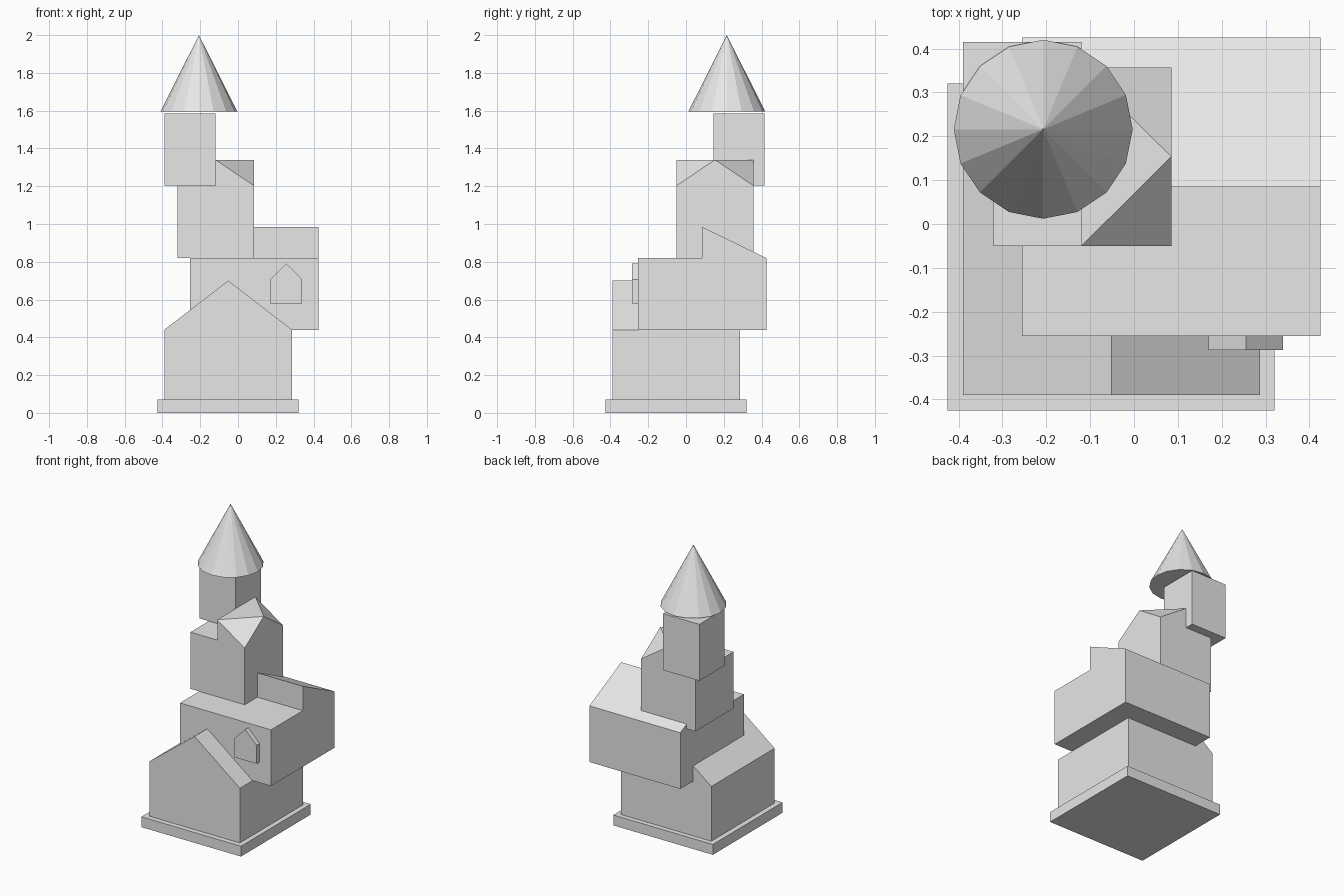
import bpy
import bmesh
from mathutils import Vector

if "Cube" in bpy.data.objects:
    bpy.data.objects.remove(bpy.data.objects["Cube"], do_unlink=True)

# Single plain material
GREY = (0.8, 0.8, 0.8, 1.0)
grey = bpy.data.materials.new("light_grey")
grey.use_nodes = True
grey.diffuse_color = GREY
grey.node_tree.nodes["Principled BSDF"].inputs["Base Color"].default_value = GREY


def finish(name, bm):
    bmesh.ops.recalc_face_normals(bm, faces=bm.faces)
    mesh = bpy.data.meshes.new(name)
    bm.to_mesh(mesh)
    bm.free()
    mesh.materials.append(grey)
    obj = bpy.data.objects.new(name, mesh)
    bpy.context.collection.objects.link(obj)
    return obj


def prism(name, profile, axis, start, end):
    """Extrude a closed (horizontal, z) profile along the x or y axis."""
    bm = bmesh.new()
    if axis == "x":
        points = [(start, h, z) for h, z in profile]
        move = Vector((end - start, 0, 0))
    else:
        points = [(h, start, z) for h, z in profile]
        move = Vector((0, end - start, 0))
    face = bm.faces.new([bm.verts.new(p) for p in points])
    out = bmesh.ops.extrude_face_region(bm, geom=[face], use_keep_orig=True)
    moved = [g for g in out["geom"] if isinstance(g, bmesh.types.BMVert)]
    bmesh.ops.translate(bm, verts=moved, vec=move)
    return finish(name, bm)


def box(name, x0, x1, y0, y1, z0, z1):
    return prism(name, [(x0, z0), (x1, z0), (x1, z1), (x0, z1)], "y", y0, y1)


def gabled(name, x0, x1, y0, y1, z0, eave, ridge):
    mid = (x0 + x1) / 2
    profile = [(x0, z0), (x1, z0), (x1, eave), (mid, ridge), (x0, eave)]
    return prism(name, profile, "y", y0, y1)


# Base slab and gabled ground floor
box("base_slab", -0.425, 0.32, -0.425, 0.32, 0, 0.07)
gabled("ground_house", -0.39, 0.287, -0.39, 0.287, 0.07, 0.44, 0.70)

# Overhanging upper floor with a terrace and a lean-to roof
upper = [(-0.255, 0.44), (0.425, 0.44), (0.425, 0.82),
         (0.085, 0.985), (0.085, 0.82), (-0.255, 0.82)]
prism("upper_house", upper, "x", -0.255, 0.425)
gabled("dormer", 0.17, 0.34, -0.287, -0.255, 0.58, 0.705, 0.79)

# Tower block, with its raised right half cut down at both outer corners
X0, X1, Y0, Y1 = -0.32, 0.085, -0.05, 0.357
MID_X, MID_Y, EAVE, TOP = -0.12, (Y0 + Y1) / 2, 1.203, 1.34
tower = [(X0, 0.82), (X1, 0.82), (X1, TOP), (MID_X, TOP), (MID_X, EAVE), (X0, EAVE)]
tower_obj = prism("tower", tower, "y", Y0, Y1)
bm = bmesh.new()
bm.from_mesh(tower_obj.data)
for y in (Y0, Y1):
    a, b, c = Vector((MID_X, y, TOP)), Vector((X1, MID_Y, TOP)), Vector((X1, y, EAVE))
    normal = (b - a).cross(c - a)
    if normal.z < 0:
        normal.negate()
    bmesh.ops.bisect_plane(bm, geom=bm.verts[:] + bm.edges[:] + bm.faces[:],
                           plane_co=a, plane_no=normal, dist=1e-5, clear_outer=True)
    bmesh.ops.holes_fill(bm, edges=[e for e in bm.edges if e.is_boundary], sides=0)
bmesh.ops.recalc_face_normals(bm, faces=bm.faces)
bm.to_mesh(tower_obj.data)
bm.free()

# Turret and its pointed roof
box("turret", -0.39, -0.12, 0.145, 0.415, EAVE, 1.585)
bm = bmesh.new()
bmesh.ops.create_cone(bm, cap_ends=True, segments=16, radius1=0.204, radius2=0, depth=0.405)
bmesh.ops.translate(bm, verts=bm.verts, vec=(-0.207, 0.216, 1.7975))
bmesh.ops.remove_doubles(bm, verts=bm.verts, dist=1e-5)
finish("turret_roof", bm)
